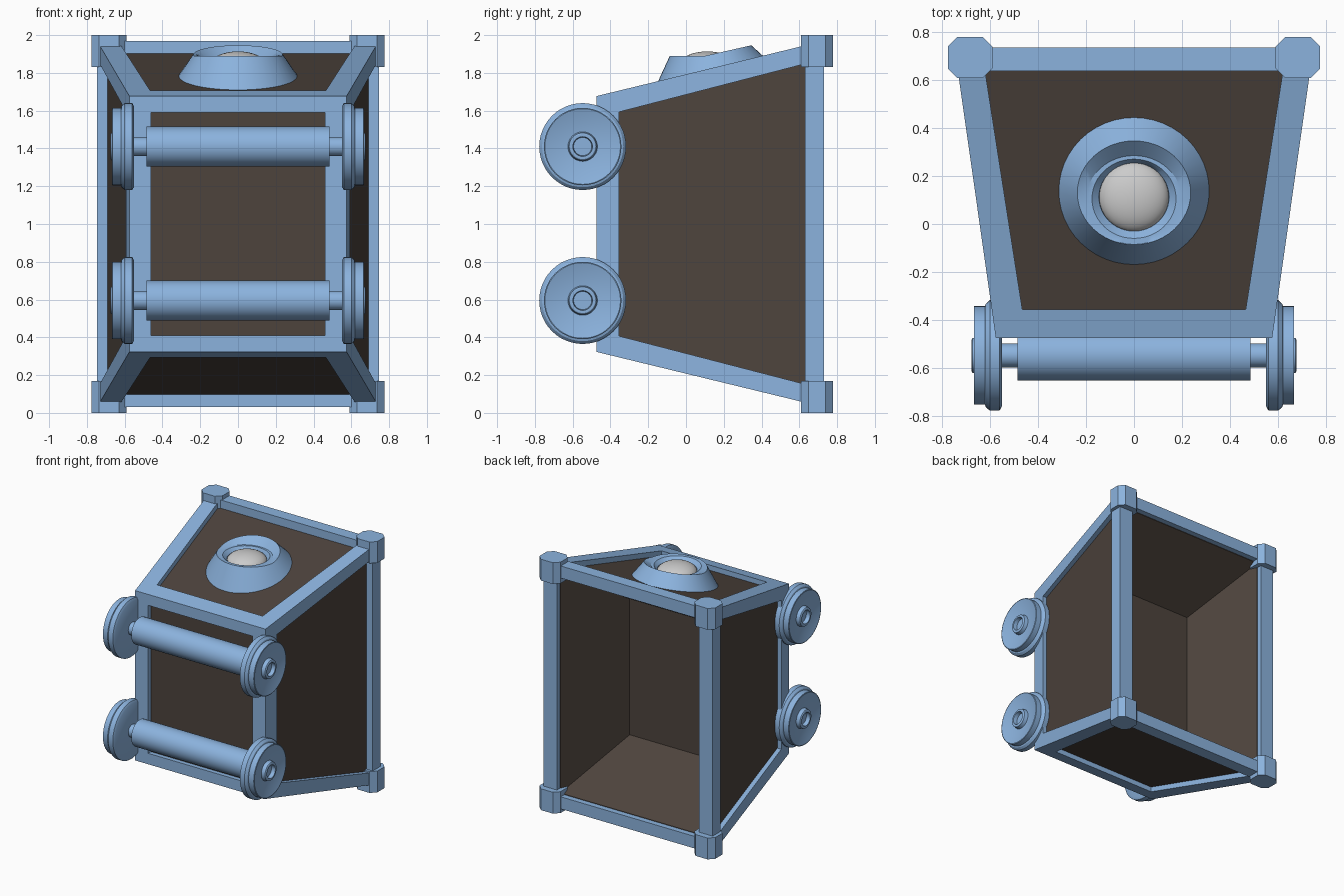
import bpy, bmesh
from math import sin, cos, pi, radians

if "Cube" in bpy.data.objects:
    bpy.data.objects.remove(bpy.data.objects["Cube"])


def material(name, rgb):
    m = bpy.data.materials.new(name)
    m.diffuse_color = (*rgb, 1)
    m.use_nodes = True
    m.node_tree.nodes["Principled BSDF"].inputs["Base Color"].default_value = m.diffuse_color
    return m


BLUE = material("blue_metal", (0.26, 0.45, 0.73))
BROWN = material("dark_panel", (0.075, 0.057, 0.046))


def loft(name, lofts, mat=None, smooth=False):
    """One object made of capped skins, each skin a list of equal-length loops."""
    bm = bmesh.new()
    for loops in lofts:
        rings = [[bm.verts.new(p) for p in loop] for loop in loops]
        n = len(rings[0])
        for a, b in zip(rings, rings[1:]):
            for i in range(n):
                j = (i + 1) % n
                bm.faces.new((a[i], a[j], b[j], b[i]))
        bm.faces.new(rings[0])
        bm.faces.new(rings[-1])
    bmesh.ops.recalc_face_normals(bm, faces=bm.faces)
    me = bpy.data.meshes.new(name)
    bm.to_mesh(me)
    bm.free()
    ob = bpy.data.objects.new(name, me)
    bpy.context.collection.objects.link(ob)
    if mat:
        me.materials.append(mat)
    if smooth:
        bpy.ops.object.select_all(action='DESELECT')
        ob.select_set(True)
        bpy.context.view_layer.objects.active = ob
        bpy.ops.object.shade_smooth_by_angle(angle=radians(30))
    return ob


def rect(y, x0, x1, z0, z1):
    """Rectangle at depth y; z is measured from mid height."""
    return [(x0, y, 1 + z0), (x1, y, 1 + z0), (x1, y, 1 + z1), (x0, y, 1 + z1)]


def srect(y, x, z):
    return rect(y, -x, x, -z, z)


def spin(profile, y, z, s=1, n=48):
    """Loops round an x axis from (x, radius) points."""
    return [[(s * x, y + r * cos(2 * pi * i / n), z + r * sin(2 * pi * i / n))
             for i in range(n)] for x, r in profile]


# Tapered bin body with an open, strongly tapered cavity at the back
loft("bin_body", [[srect(-0.44, 0.545, 0.645), srect(0.69, 0.70, 0.915),
                   srect(0.69, 0.625, 0.868), srect(0.16, 0.385, 0.542)]], BROWN)

# Frame: tapered long rails, front frame bars and mouth bars
bars = []
for sx in (-1, 1):
    for sz in (-1, 1):
        bars.append([rect(-0.355, sx * .465, sx * .592, sz * .593, sz * .706),
                     rect(0.65, sx * .622, sx * .735, sz * .853, sz * .95)])
for s in (-1, 1):
    bars.append([rect(-0.475, -.575, .575, s * .59, s * .677),
                 rect(-0.355, -.592, .592, s * .59, s * .706)])
    bars.append([rect(-0.475, s * .46, s * .575, -.677, .677),
                 rect(-0.355, s * .46, s * .592, -.706, .706)])
    bars.append([rect(y, -.68, .68, s * .872, s * .968) for y in (0.637, 0.735)])
    bars.append([rect(y, s * .628, s * .747, -.9, .9) for y in (0.63, 0.73)])
for i, b in enumerate(bars):
    loft(f"frame_bar_{i + 1}", [b], BLUE)


# Octagonal corner blocks round the mouth
def octagon(cx, cy, z, hx=0.0925, hy=0.085, c=0.04):
    pts = [(hx, hy - c), (hx - c, hy), (c - hx, hy), (-hx, hy - c),
           (-hx, c - hy), (c - hx, -hy), (hx - c, -hy), (hx, c - hy)]
    return [(cx + x, cy + y, z) for x, y in pts]


for sx in (-1, 1):
    for z in (0, 1.83):
        loft("corner_block", [[octagon(sx * 0.6825, 0.693, z),
                               octagon(sx * 0.6825, 0.693, z + 0.17)]], BLUE)

# Rollers with axles, and gently dished flanged wheels
roller = [(-.58, .05), (-.485, .05), (-.485, .105),
          (.485, .105), (.485, .05), (.58, .05)]
wheel = [(.55, .05), (.55, .212), (.56, .23), (.6, .23), (.617, .215),
         (.62, .205), (.665, .205), (.667, .2), (.65, .14), (.643, .078),
         (.672, .072), (.676, .066), (.676, .052), (.645, .048)]
for z in (0.595, 1.41):
    loft("roller_axle", [spin(roller, -0.547, z)], BLUE, True)
    for s in (-1, 1):
        loft("wheel", [spin(wheel, -0.547, z, s)], BLUE, True)


# Lamp housing on the sloping top face
def ring(cy, rx, ry, height, n=48):
    pts = [(rx * cos(2 * pi * i / n), cy + ry * sin(2 * pi * i / n)) for i in range(n)]
    return [(x, y, height(y)) for x, y in pts]


def slope(y):
    return 1.68 + (y + 0.475) * 0.2425 - 0.045


loft("lamp_housing", [[
    ring(0.137, 0.313, 0.306, slope),
    ring(0.13, 0.236, 0.216, lambda y: 1.89 + max(0, y - 0.10) * 0.228),
    ring(0.10, 0.2, 0.185, lambda y: 1.888),
    ring(0.105, 0.175, 0.165, lambda y: 1.888),
    ring(0.112, 0.146, 0.142, lambda y: 1.862),
    ring(0.112, 0.143, 0.14, lambda y: 1.84)]], BLUE, True)

# Glass dome inside the lamp
bpy.ops.mesh.primitive_uv_sphere_add(segments=32, ring_count=16, radius=0.146,
                                     location=(0, 0.113, 1.845))
dome = bpy.context.object
dome.name = "lamp_glass"
dome.scale.z = 0.47
bpy.ops.object.shade_smooth()
